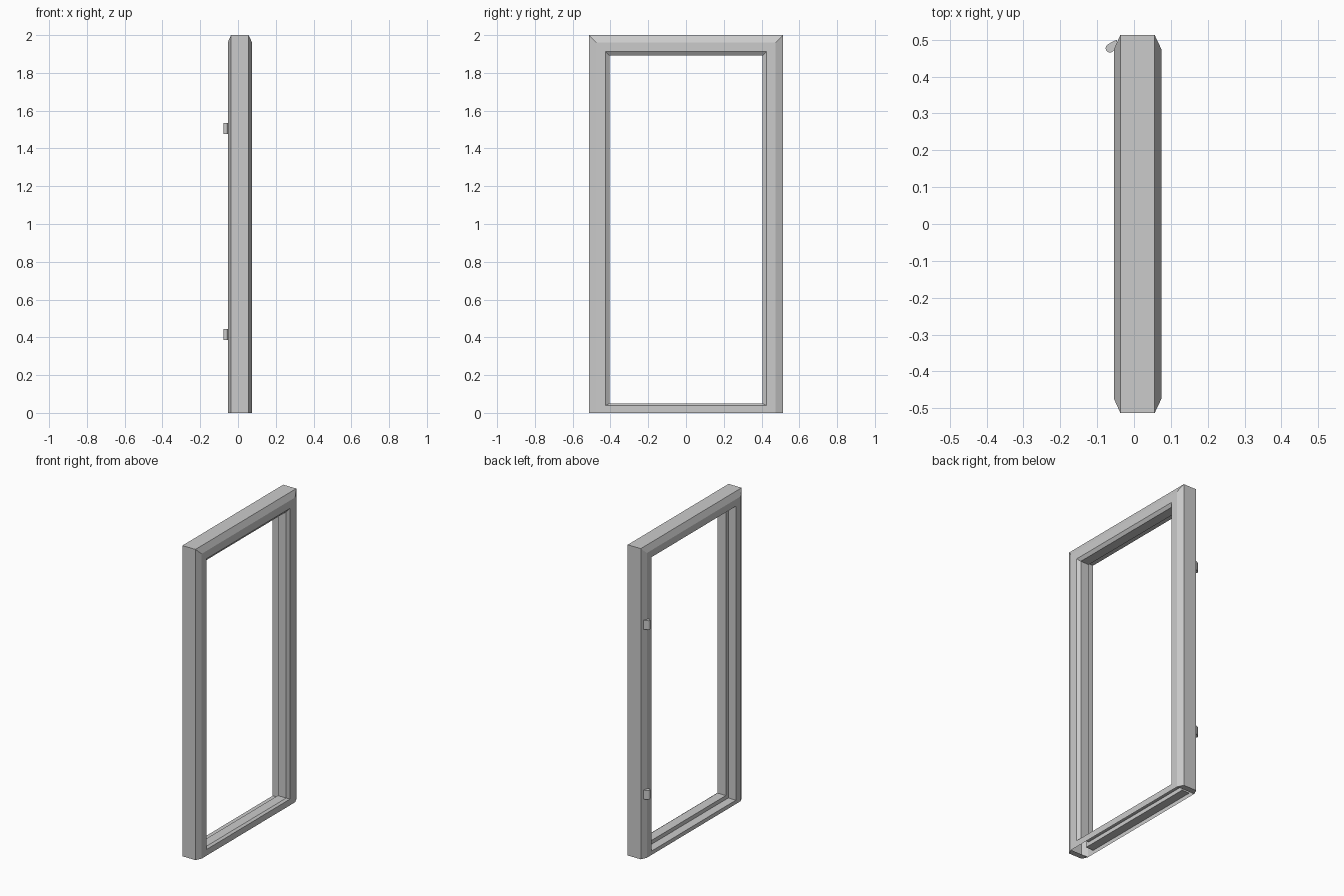
import bpy, bmesh, math

if "Cube" in bpy.data.objects:
    bpy.data.objects.remove(bpy.data.objects["Cube"])

# Frame cross-section: (depth x, half-width d, sill height at that point)
PROFILE = [
    (0.056, 0.513, 0.0), (0.074, 0.475, 0.0),      # outer bevel, +x side
    (0.074, 0.425, 0.040), (0.060, 0.405, 0.050),  # inner chamfer
    (0.000, 0.405, 0.050), (0.000, 0.430, 0.025),  # door stop and rebate
    (-0.054, 0.430, 0.025), (-0.054, 0.475, 0.0),  # -x face
    (-0.037, 0.513, 0.0),                          # outer bevel, -x side
]
N = len(PROFILE)
FLOOR = {0, 1, 7, 8}  # profile points resting on the floor


def finish(bm, name):
    bmesh.ops.recalc_face_normals(bm, faces=bm.faces)
    mesh = bpy.data.meshes.new(name)
    bm.to_mesh(mesh)
    bm.free()
    obj = bpy.data.objects.new(name, mesh)
    bpy.context.collection.objects.link(obj)
    return obj


# Mitred frame: profile swept around four corners, sill hollow underneath
bm = bmesh.new()
rings = []
for side, top in ((-1, False), (-1, True), (1, True), (1, False)):
    rings.append([bm.verts.new((x, side * d, 1.487 + d if top else s))
                  for x, d, s in PROFILE])
for k in range(4):
    a, b = rings[k], rings[(k + 1) % 4]
    for i in range(N):
        j = (i + 1) % N
        if k == 3 and i in FLOOR and j in FLOOR:
            continue  # open underside of the sill
        bm.faces.new((a[i], a[j], b[j], b[i]))
# Feet of the two jambs
for ring in (rings[0], rings[3]):
    bm.faces.new([ring[i] for i in (0, 1, 7, 8)])
finish(bm, "door_frame")


# Hinges: round knuckle with a leaf running back into the bevel
def hinge(name, z0, z1):
    cx, cy, r = -0.065, 0.477, 0.012
    start = math.radians(125)
    outline = [(cx + r * math.cos(start + math.pi * t / 8),
                cy + r * math.sin(start + math.pi * t / 8)) for t in range(10)]
    outline += [(-0.046, 0.470), (-0.046, 0.499), (-0.054, 0.497)]
    bm = bmesh.new()
    face = bm.faces.new([bm.verts.new((x, y, z0)) for x, y in outline])
    ext = bmesh.ops.extrude_face_region(bm, geom=[face], use_keep_orig=True)
    moved = [v for v in ext["geom"] if isinstance(v, bmesh.types.BMVert)]
    bmesh.ops.translate(bm, verts=moved, vec=(0, 0, z1 - z0))
    finish(bm, name)


hinge("lower_hinge", 0.385, 0.443)
hinge("upper_hinge", 1.477, 1.535)
